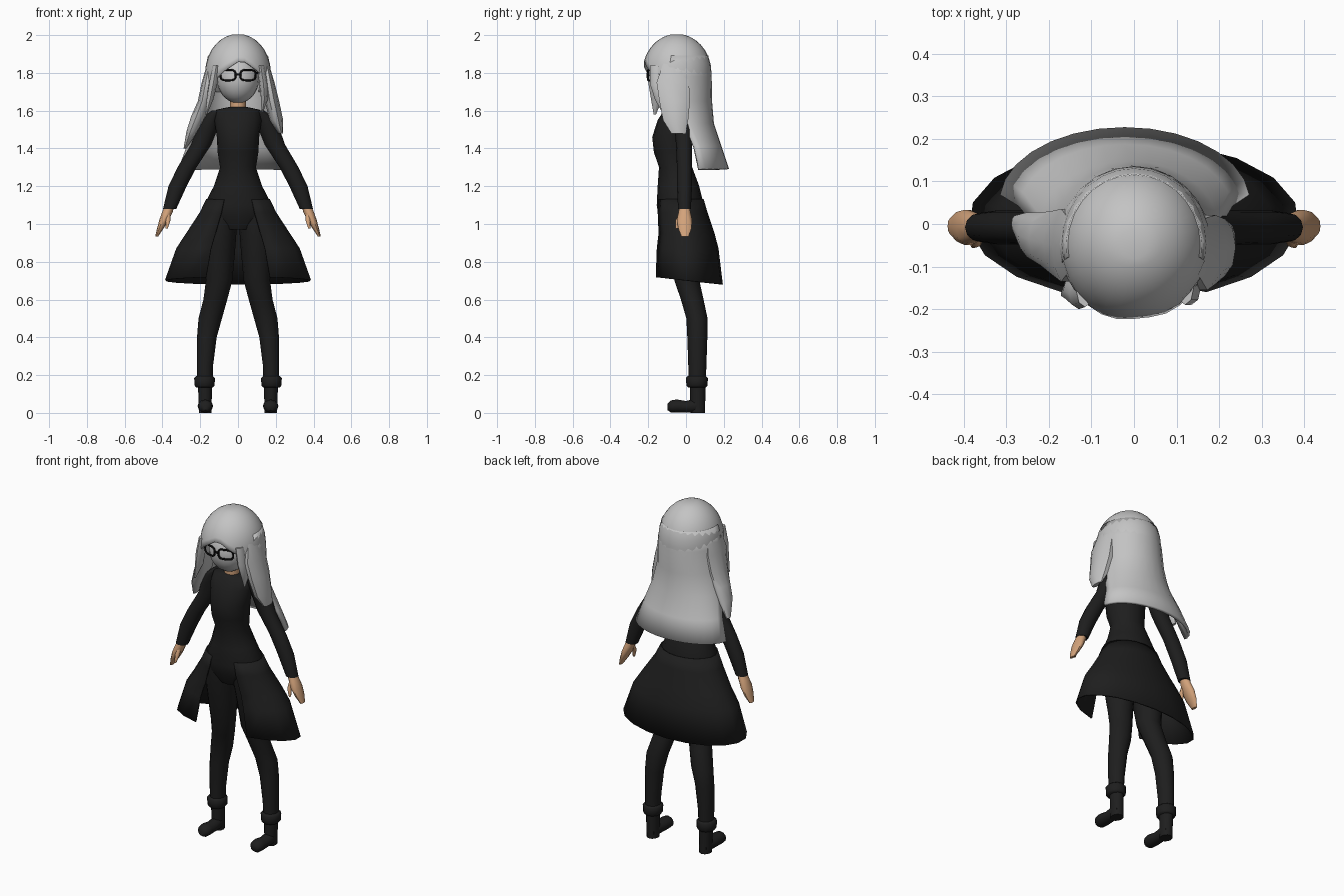
import bpy, bmesh, math
from math import sin, cos, sqrt, pi, radians

if "Cube" in bpy.data.objects:
    bpy.data.objects.remove(bpy.data.objects["Cube"])


def material(name, r, g, b):
    m = bpy.data.materials.new(name)
    m.diffuse_color = (r, g, b, 1)
    m.use_nodes = True
    m.node_tree.nodes["Principled BSDF"].inputs["Base Color"].default_value = m.diffuse_color
    return m


BLACK = material("black cloth", 0.013, 0.013, 0.013)
GREY = material("silver grey", 0.55, 0.55, 0.55)
SKIN = material("tan skin", 0.66, 0.37, 0.20)
FRAME = material("glasses black", 0.004, 0.004, 0.004)


def finish(name, bm, mat, mirror=False, thick=0):
    bmesh.ops.recalc_face_normals(bm, faces=bm.faces)
    me = bpy.data.meshes.new(name)
    bm.to_mesh(me)
    bm.free()
    ob = bpy.data.objects.new(name, me)
    bpy.context.collection.objects.link(ob)
    me.materials.append(mat)
    bpy.ops.object.select_all(action='DESELECT')
    ob.select_set(True)
    bpy.context.view_layer.objects.active = ob
    bpy.ops.object.shade_smooth_by_angle(angle=radians(55))
    if thick:
        s = ob.modifiers.new("thickness", 'SOLIDIFY')
        s.thickness, s.offset = thick, 0
    if mirror:
        ob.modifiers.new("mirror", 'MIRROR').use_axis = (True, False, False)
    return ob


def grid(name, rows, mat, closed, mirror=False, thick=0, caps=False):
    """Skin rows of points into a surface."""
    bm = bmesh.new()
    vs = [[bm.verts.new(p) for p in row] for row in rows]
    n = len(vs[0])
    for a, b in zip(vs, vs[1:]):
        for i in range(n if closed else n - 1):
            j = (i + 1) % n
            bm.faces.new((a[i], a[j], b[j], b[i]))
    if caps:
        bm.faces.new(vs[0])
        bm.faces.new(vs[-1])
    return finish(name, bm, mat, mirror, thick)


def loft(name, rings, mat, mirror=False, n=12, along_y=False):
    """Closed body from ellipses (cx, cy, cz, r1, r2)."""
    rows = []
    for x, y, z, a, b in rings:
        row = []
        for i in range(n):
            t = 2 * pi * i / n
            u, v = a * cos(t), b * sin(t)
            row.append((x + u, y, z + v) if along_y else (x + u, y + v, z))
        rows.append(row)
    return grid(name, rows, mat, True, mirror, caps=True)


# Bodice and hips
loft("bodice", [(0, -.055, 1.62, .045, .045), (0, -.055, 1.605, .115, .06),
                (0, -.06, 1.55, .125, .09), (0, -.072, 1.46, .112, .107),
                (0, -.07, 1.38, .108, .1), (0, -.055, 1.3, .095, .088),
                (0, -.04, 1.2, .128, .11), (0, -.03, 1.1, .18, .125),
                (0, -.03, 1.04, .17, .115), (0, -.03, .97, .09, .08)], BLACK, n=16)

# Coat skirt, open at the front
rows = []
for z, cy, rx, ry in [(1.13, -.032, .166, .122), (1.06, -.025, .2, .135), (.95, -.005, .272, .152),
                      (.87, .0, .325, .168), (.7, .008, .385, .183)]:
    row = []
    for i in range(17):
        t = radians(-154 + 308 * i / 16)
        drop = .02 * cos(t) if z < .8 else 0
        row.append((rx * sin(t), cy + ry * cos(t), z - drop))
    rows.append(row)
grid("coat_skirt", rows, BLACK, False, thick=.008)

# Legs, cuffs and boots
loft("leg", [(.08, -.03, 1.1, .075, .1), (.092, -.025, 1.0, .087, .1), (.098, -.005, .85, .082, .088),
             (.1, .005, .7, .07, .066), (.12, .033, .6, .063, .06), (.147, .058, .5, .062, .056),
             (.165, .06, .4, .052, .053), (.175, .06, .25, .043, .048), (.175, .06, .15, .04, .044)],
     BLACK, True)
loft("boot_cuff", [(.177, .058, .135, .044, .048), (.177, .058, .145, .053, .056),
                   (.177, .058, .185, .055, .058), (.177, .058, .195, .044, .048)], BLACK, True)
loft("boot_shaft", [(.175, .062, .15, .037, .042), (.174, .062, .07, .035, .04),
                    (.173, .063, .0, .034, .038)], BLACK, True)
loft("boot_foot", [(.173, .09, .035, .025, .033), (.173, .05, .038, .036, .037),
                   (.173, .0, .032, .036, .031), (.173, -.05, .036, .041, .035),
                   (.173, -.08, .034, .036, .032), (.173, -.097, .032, .02, .018)],
     BLACK, True, along_y=True)

# Sleeves and hands
loft("sleeve", [(.105, -.03, 1.6, .035, .04), (.14, -.02, 1.56, .05, .05), (.165, -.012, 1.5, .056, .048),
                (.195, -.01, 1.42, .054, .043), (.27, -.008, 1.3, .05, .04), (.32, -.008, 1.2, .048, .04),
                (.362, -.008, 1.08, .035, .034)], BLACK, True)
loft("hand", [(.36, -.008, 1.1, .026, .026), (.375, -.008, 1.06, .028, .034), (.392, -.008, 1.02, .025, .043),
              (.412, -.006, .975, .017, .036), (.43, -.005, .935, .008, .02)], SKIN, True, n=10)
loft("thumb", [(.372, -.02, 1.06, .014, .016), (.37, -.042, 1.02, .013, .013),
               (.378, -.05, .975, .006, .007)], SKIN, True, n=8)

# Neck and face
loft("neck", [(0, -.055, 1.6, .043, .043), (0, -.06, 1.7, .04, .04)], SKIN)
bm = bmesh.new()
bmesh.ops.create_uvsphere(bm, u_segments=20, v_segments=14, radius=1)
for v in bm.verts:
    v.co = (v.co.x * .112, -.08 + v.co.y * .112, 1.77 + v.co.z * .13)
finish("face", bm, GREY)

# Hair cap with a parted fringe
def cap_bottom(t):
    d = abs(t - radians(6))
    if d < radians(42):
        return 1.87 - .08 * d / radians(42)
    return max(1.70, 1.79 - .2 * (d - radians(42)))


rows = []
for k in range(10):
    row = []
    for i in range(28):
        t = -pi + 2 * pi * i / 28
        low = cap_bottom(t)
        s = (k + .3) / 9.3
        z = 1.997 - (1.997 - low) * s ** 1.7
        r = sqrt(max(0, 1 - (max(z - 1.8, 0) / .2) ** 2))
        row.append((.168 * r * sin(t), -.048 - .177 * r * cos(t), z))
    rows.append(row)
crown = grid("hair_cap", rows, GREY, True, thick=.012)
bm = bmesh.new()
bm.from_mesh(crown.data)
bmesh.ops.holes_fill(bm, edges=[e for e in bm.edges if e.is_boundary
                                and min(v.co.z for v in e.verts) > 1.98])
bm.to_mesh(crown.data)
bm.free()

# Long flared back hair
rows = []
for z, cx, cy, rx, ry, span in [(1.89, 0, -.05, .152, .16, 100), (1.78, 0, -.05, .172, .178, 105),
                                (1.65, -.008, -.04, .18, .17, 100), (1.53, -.013, -.01, .205, .15, 92),
                                (1.41, -.02, .03, .245, .15, 86), (1.29, -.022, .052, .287, .168, 85)]:
    row = []
    for i in range(15):
        t = radians(span * (i / 7 - 1))
        row.append((cx + rx * sin(t), cy + ry * cos(t), z))
    rows.append(row)
grid("back_hair", rows, GREY, False, thick=.016)

# Side and front locks
loft("left_side_lock", [(.145, -.06, 1.86, .015, .06), (.163, -.07, 1.75, .03, .09),
                        (.18, -.06, 1.65, .038, .085), (.203, -.055, 1.55, .036, .07),
                        (.225, -.04, 1.48, .014, .04)], GREY, n=10)
loft("right_side_lock", [(-.145, -.05, 1.86, .015, .06), (-.162, -.05, 1.75, .03, .09),
                         (-.18, -.045, 1.65, .033, .08), (-.208, -.035, 1.57, .04, .065),
                         (-.243, -.025, 1.49, .03, .055), (-.28, .0, 1.4, .008, .02)], GREY, n=10)
loft("right_front_lock", [(-.115, -.16, 1.84, .02, .035), (-.13, -.165, 1.75, .022, .035),
                          (-.148, -.155, 1.66, .018, .03), (-.168, -.165, 1.58, .004, .006)], GREY, n=8)
loft("left_front_lock", [(.12, -.15, 1.84, .02, .04), (.135, -.15, 1.74, .022, .04),
                         (.14, -.135, 1.66, .018, .03), (.128, -.12, 1.59, .004, .006)], GREY, n=8)


# Glasses
def wire(name, pts, cyclic):
    cu = bpy.data.curves.new(name, 'CURVE')
    cu.dimensions = '3D'
    cu.bevel_depth, cu.bevel_resolution = .0055, 1
    sp = cu.splines.new('POLY')
    sp.points.add(len(pts) - 1)
    for p, (x, y, z) in zip(sp.points, pts):
        p.co = (x, y, z, 1)
    sp.use_cyclic_u = cyclic
    cu.materials.append(FRAME)
    bpy.context.collection.objects.link(bpy.data.objects.new(name, cu))


def rim_point(side, t):
    c, s = cos(t), sin(t)
    x = .053 + .04 * math.copysign(abs(c) ** .6, c)
    return (side * x, -.203 + 3 * x * x, 1.788 + .028 * math.copysign(abs(s) ** .6, s))


for side, word in ((1, "left"), (-1, "right")):
    wire(word + "_glasses_rim", [rim_point(side, 2 * pi * i / 20) for i in range(20)], True)
    wire(word + "_glasses_temple", [(side * .093, -.177, 1.8), (side * .118, -.08, 1.8)], False)
wire("glasses_bridge", [(-.014, -.202, 1.788), (0, -.205, 1.793), (.014, -.202, 1.788)], False)
